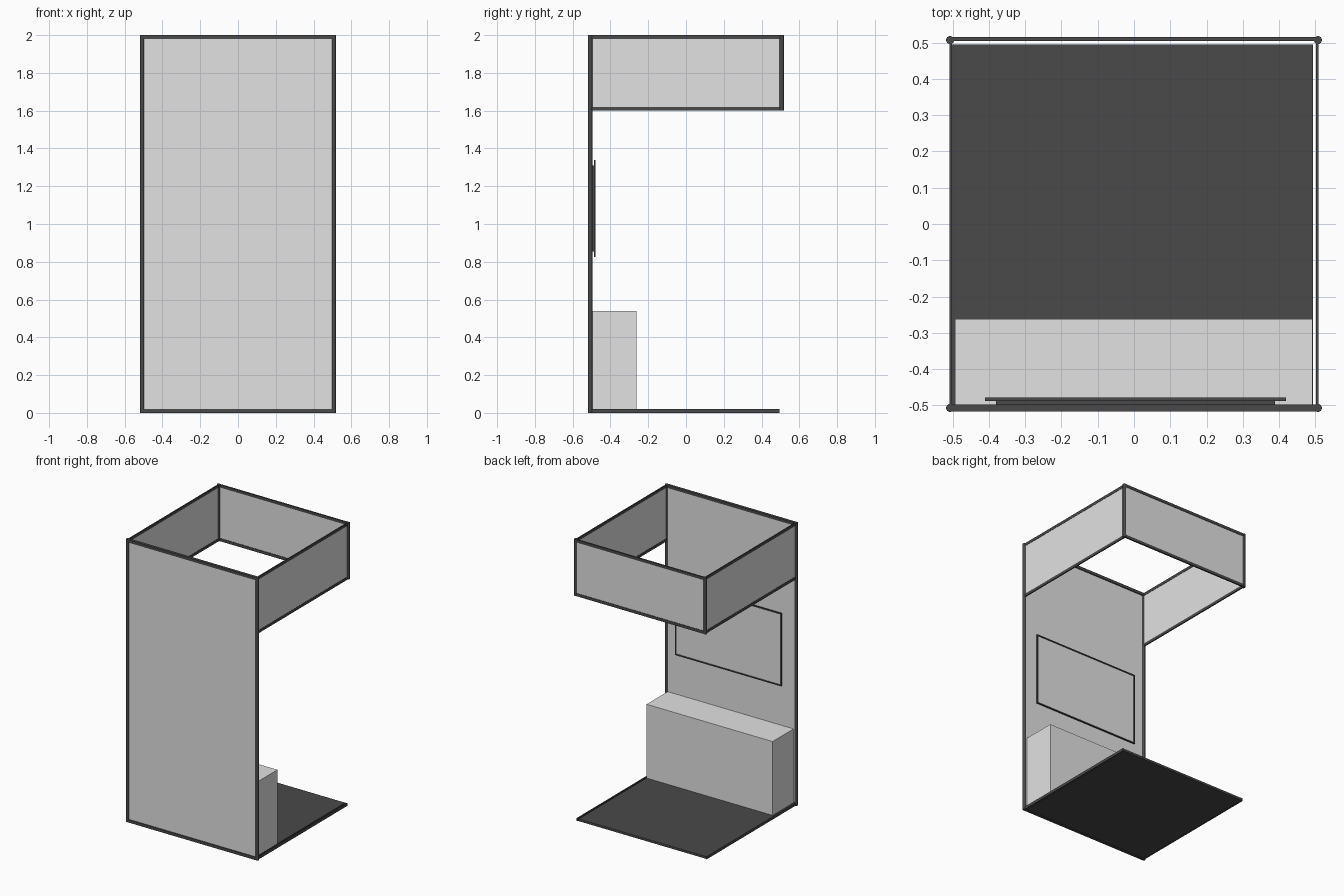
import bpy

cube = bpy.data.objects.get("Cube")
if cube:
    bpy.data.objects.remove(cube, do_unlink=True)


def material(name, value):
    m = bpy.data.materials.new(name)
    m.use_nodes = True
    colour = (value, value, value, 1)
    m.diffuse_color = colour
    m.node_tree.nodes["Principled BSDF"].inputs["Base Color"].default_value = colour
    return m


LIGHT = material("light grey", 0.76)
DARK = material("charcoal", 0.067)


def box(name, xs, ys, zs, mat):
    """Box from its ranges along x, y and z."""
    spans = (xs, ys, zs)
    bpy.ops.mesh.primitive_cube_add(size=1, location=[(a + b) / 2 for a, b in spans])
    ob = bpy.context.object
    ob.name = name
    ob.scale = [b - a for a, b in spans]
    bpy.ops.object.transform_apply(location=False, rotation=False, scale=True)
    ob.data.materials.append(mat)
    return ob


def post(name, x, y, z0, z1):
    bpy.ops.mesh.primitive_cylinder_add(vertices=16, radius=0.011, depth=z1 - z0,
                                        location=(x, y, (z0 + z1) / 2))
    ob = bpy.context.object
    ob.name = name
    ob.data.materials.append(DARK)
    bpy.ops.object.shade_smooth_by_angle()


E = 0.507            # distance of the frame lines from the centre
HEAD = 1.6           # underside of the header ring
LEVELS = {"lower": (HEAD, HEAD + 0.02), "upper": (1.98, 2.0)}

# Main wall with its frame
box("wall_panel", (-E, E), (-E - 0.003, -E + 0.003), (0.01, 1.99), LIGHT)
for label, zs in (("bottom", (0, 0.02)), ("top", (1.98, 2.0))):
    box("wall_rail_" + label, (-E, E), (-E - 0.01, -E + 0.01), zs, DARK)

# Header ring: back panel and rails
box("header_back_panel", (-E, E), (E + 0.001, E + 0.005), (HEAD + 0.01, 1.99), LIGHT)
for label, zs in LEVELS.items():
    box("header_back_rail_" + label, (-E, E), (E - 0.002, E + 0.008), zs, DARK)

# Sides: posts, header panels, header rails and floor rails
for side, s in (("left", 1), ("right", -1)):
    x = s * 0.505
    post("front_post_" + side, s * E, -E, 0, 2)
    post("back_post_" + side, s * E, E, HEAD, 2)
    box("header_panel_" + side, (x - 0.002, x + 0.002), (-E, E), (HEAD + 0.01, 1.99), LIGHT)
    for label, zs in LEVELS.items():
        box("header_rail_%s_%s" % (label, side), (x - 0.004, x + 0.004), (-E, E), zs, DARK)
    box("floor_rail_" + side, (x - 0.004, x + 0.004), (-E, 0.495), (0, 0.02), DARK)

# Floor and counter
box("floor", (-0.503, 0.493), (-0.5, 0.495), (0.002, 0.018), DARK)
box("counter", (-0.494, 0.492), (-0.497, -0.262), (0.018, 0.54), LIGHT)

# Wall screen: mount, thin frame and recessed face
L, R, B, T = -0.411, 0.419, 0.825, 1.34
W = 0.008
FRONT = (-0.488, -0.478)
box("screen_mount", (-0.38, 0.388), (-0.504, -0.488), (0.855, 1.31), DARK)
box("screen_back", (L, R), (-0.488, -0.486), (B, T), DARK)
box("screen_face", (L + W, R - W), (-0.486, -0.483), (B + W, T - W), LIGHT)
for label, xs, zs in (("left", (R - W, R), (B, T)), ("right", (L, L + W), (B, T)),
                      ("bottom", (L, R), (B, B + W)), ("top", (L, R), (T - W, T))):
    box("screen_frame_" + label, xs, FRONT, zs, DARK)
